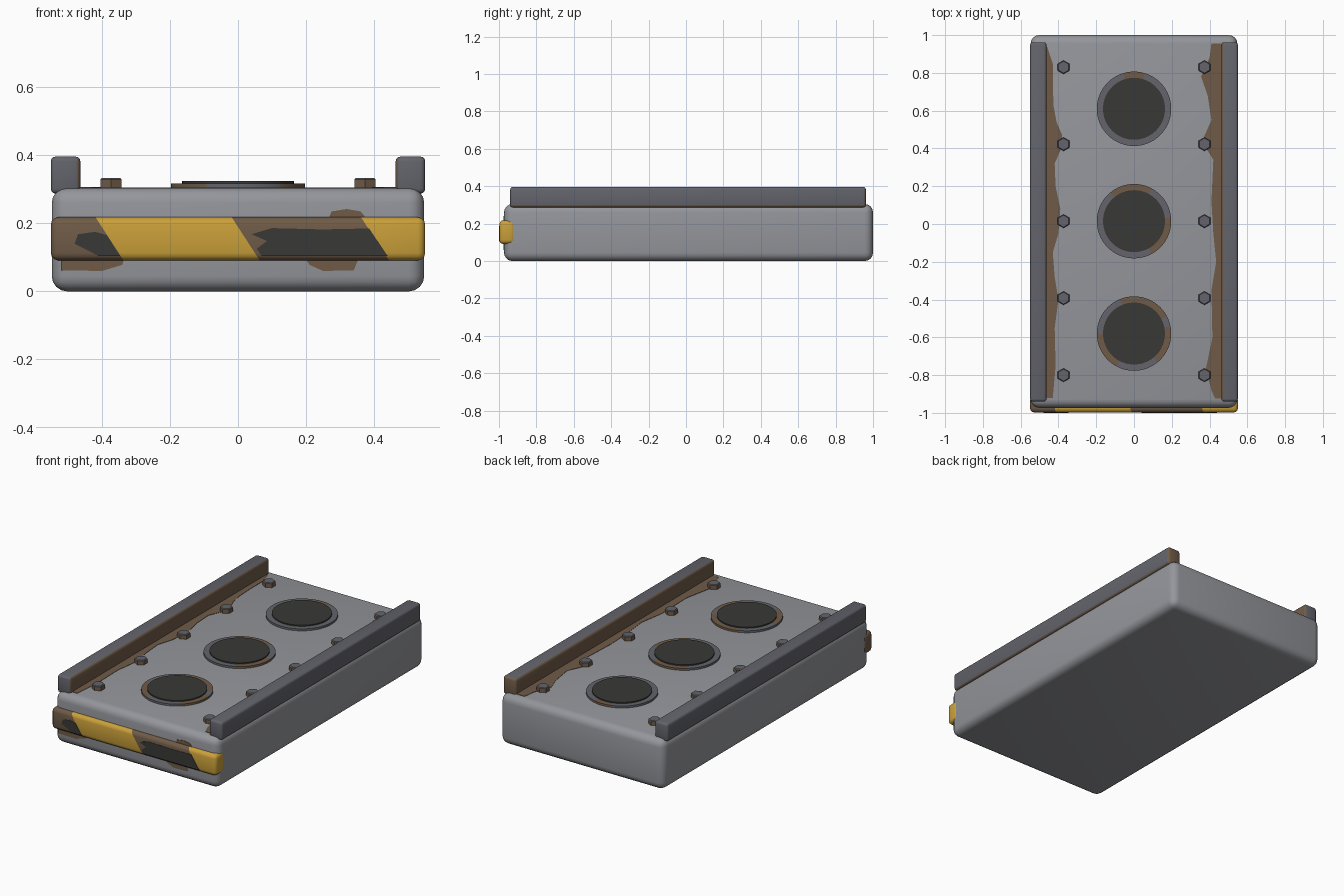
import bpy, bmesh, math
from mathutils import Matrix, Vector

if "Cube" in bpy.data.objects:
    bpy.data.objects.remove(bpy.data.objects["Cube"])


def material(name, rgb):
    m = bpy.data.materials.new(name)
    m.diffuse_color = (*rgb, 1)
    m.use_nodes = True
    m.node_tree.nodes["Principled BSDF"].inputs["Base Color"].default_value = m.diffuse_color
    return m


GREY = material("light grey metal", (0.30, 0.305, 0.33))
STEEL = material("dark grey steel", (0.125, 0.127, 0.148))
BLACK = material("black", (0.040, 0.040, 0.037))
RUST = material("rust brown", (0.160, 0.105, 0.064))
YELLOW = material("warning yellow", (0.59, 0.35, 0.042))


def finish(bm, name, mats, rule=None, angle=40):
    """Turn a bmesh into an object, colouring faces by rule(face) -> index."""
    bmesh.ops.recalc_face_normals(bm, faces=bm.faces)
    bm.normal_update()
    if rule:
        for f in bm.faces:
            f.material_index = rule(f)
    me = bpy.data.meshes.new(name)
    bm.to_mesh(me)
    bm.free()
    for m in mats:
        me.materials.append(m)
    me.shade_smooth()
    me.set_sharp_from_angle(angle=math.radians(angle))
    ob = bpy.data.objects.new(name, me)
    bpy.context.collection.objects.link(ob)
    return ob


def rounded_box(lo, hi, radius, segments=3):
    lo, hi = Vector(lo), Vector(hi)
    bm = bmesh.new()
    mat = Matrix.Translation((lo + hi) / 2) @ Matrix.Diagonal((*(hi - lo), 1))
    bmesh.ops.create_cube(bm, size=1, matrix=mat)
    bmesh.ops.bevel(bm, geom=bm.edges[:], offset=radius, segments=segments,
                    profile=0.5, affect='EDGES')
    return bm


def cylinder(r, z0, z1, sides, x, y):
    bm = bmesh.new()
    bmesh.ops.create_cone(bm, cap_ends=True, segments=sides, radius1=r, radius2=r,
                          depth=z1 - z0,
                          matrix=Matrix.Translation((x, y, (z0 + z1) / 2)))
    return bm


def plate(name, points, to3d, push, mat):
    """Thin painted patch: a flat outline extruded by the vector push."""
    bm = bmesh.new()
    face = bm.faces.new([bm.verts.new(to3d(a, b)) for a, b in points])
    ext = bmesh.ops.extrude_face_region(bm, geom=[face], use_keep_orig=True)
    bmesh.ops.translate(bm, vec=push,
                        verts=[v for v in ext["geom"] if isinstance(v, bmesh.types.BMVert)])
    return finish(bm, name, [mat])


# Main slab body
TOP, FRONT = 0.305, -0.973
finish(rounded_box((-0.547, FRONT, 0), (0.547, 1.0, TOP), 0.045, 4), "body", [GREY])

# Side rails, rusty on the inner and lower faces and one back end
for side, label in ((-1, "left"), (1, "right")):
    xs = sorted((side * 0.463, side * 0.55))

    def rail_rule(f, s=side):
        n = f.normal
        return int(n.x * s < -0.6 or n.z < -0.6 or (s > 0 and n.y > 0.6))

    finish(rounded_box((xs[0], -0.94, 0.287), (xs[1], 0.962, 0.396), 0.014),
           label + "_rail", [STEEL, RUST], rail_rule)

# Ragged rust beside the rails: (inner x, y)
rust_left = [(-0.46, 0.94), (-0.43, 0.85), (-0.43, 0.73), (-0.425, 0.62), (-0.41, 0.54),
             (-0.38, 0.47), (-0.385, 0.40), (-0.42, 0.32), (-0.415, 0.20), (-0.39, 0.08),
             (-0.40, -0.05), (-0.43, -0.15), (-0.42, -0.28), (-0.40, -0.40),
             (-0.42, -0.55), (-0.415, -0.75), (-0.43, -0.92)]
rust_right = [(0.41, 0.955), (0.40, 0.88), (0.355, 0.78), (0.39, 0.68), (0.41, 0.55),
              (0.37, 0.46), (0.37, 0.42), (0.42, 0.34), (0.41, 0.12), (0.42, -0.05),
              (0.435, -0.20), (0.41, -0.35), (0.415, -0.60), (0.38, -0.77),
              (0.41, -0.88), (0.43, -0.925)]
for name, pts, edge in (("left_rust_patch", rust_left, -0.475),
                        ("right_rust_patch", rust_right, 0.475)):
    outline = pts + [(edge, pts[-1][1]), (edge, pts[0][1])]
    plate(name, outline, lambda a, b: (a, b, TOP - 0.002), (0, 0, 0.004), RUST)

# Hexagonal bolts with rusty sides
for side, label in ((-1, "left"), (1, "right")):
    for i in range(5):
        bm = cylinder(0.036, 0.295, 0.333, 6, side * 0.373, -0.80 + i * 0.4075)
        rim = [e for e in bm.edges if all(v.co.z > 0.33 for v in e.verts)]
        bmesh.ops.bevel(bm, geom=rim, offset=0.004, segments=1, affect='EDGES')
        finish(bm, f"{label}_bolt_{i + 1}", [STEEL, RUST],
               lambda f: int(f.normal.z < 0.5), 30)

# Three round vents: ring with rusty arcs (degrees) and a black disc
vents = [(-0.58, [(30, 110), (180, 240), (310, 370)]),
         (0.015, [(60, 130), (300, 365)]),
         (0.61, [(75, 105)])]
for i, (y, arcs) in enumerate(vents):
    bm = bmesh.new()
    n = 64
    profile = [(0.150, 0.298), (0.197, 0.298), (0.197, 0.317), (0.150, 0.317)]
    rows = [[bm.verts.new((r * math.cos(2 * math.pi * k / n),
                           y + r * math.sin(2 * math.pi * k / n), z)) for r, z in profile]
            for k in range(n)]
    for k in range(n):
        a, b = rows[k], rows[(k + 1) % n]
        for j in range(4):
            bm.faces.new((a[j], b[j], b[(j + 1) % 4], a[(j + 1) % 4]))

    def ring_rule(f, y=y, arcs=arcs):
        c = f.calc_center_median()
        t = math.degrees(math.atan2(c.y - y, c.x)) % 360
        return int(any(lo <= t <= hi or lo <= t + 360 <= hi for lo, hi in arcs))

    finish(bm, f"vent_ring_{i + 1}", [STEEL, RUST], ring_rule)
    finish(cylinder(0.164, 0.298, 0.324, 64, 0, y), f"vent_disc_{i + 1}", [BLACK])

# Front bumper cut into slanted stripes of rust and yellow
SLANT, CUTS = 0.65, (-0.277, 0.123, 0.503)
bm = rounded_box((-0.55, -0.998, 0.091), (0.55, -0.913, 0.218), 0.022)
for c in CUTS:
    bmesh.ops.bisect_plane(bm, geom=bm.verts[:] + bm.edges[:] + bm.faces[:],
                           plane_co=(c, 0, 0), plane_no=(1, 0, SLANT))


def stripe_rule(f):
    p = f.calc_center_median()
    return sum(p.x + SLANT * p.z > c for c in CUTS) % 2


finish(bm, "front_bumper", [RUST, YELLOW], stripe_rule)

# Remaining black paint on the rusty stripes
black_paint = [
    [(-0.48, 0.14), (-0.44, 0.12), (-0.41, 0.104), (-0.346, 0.104), (-0.385, 0.165),
     (-0.42, 0.175), (-0.47, 0.168)],
    [(0.07, 0.104), (0.44, 0.104), (0.385, 0.185), (0.25, 0.182), (0.10, 0.186),
     (0.04, 0.168), (0.085, 0.148), (0.055, 0.125)]]
for i, pts in enumerate(black_paint):
    plate(f"black_paint_{i + 1}", pts, lambda a, b: (a, -0.996, b), (0, -0.004, 0), BLACK)

# Rust stains on the body around the bumper
stains = [
    [(-0.52, 0.062), (-0.40, 0.060), (-0.34, 0.078), (-0.33, 0.11), (-0.52, 0.11)],
    [(0.19, 0.11), (0.21, 0.078), (0.25, 0.060), (0.34, 0.062), (0.36, 0.11)],
    [(0.26, 0.20), (0.275, 0.235), (0.32, 0.242), (0.36, 0.235), (0.39, 0.20)]]
for i, pts in enumerate(stains):
    plate(f"rust_stain_{i + 1}", pts, lambda a, b: (a, FRONT + 0.002, b),
          (0, -0.004, 0), RUST)
